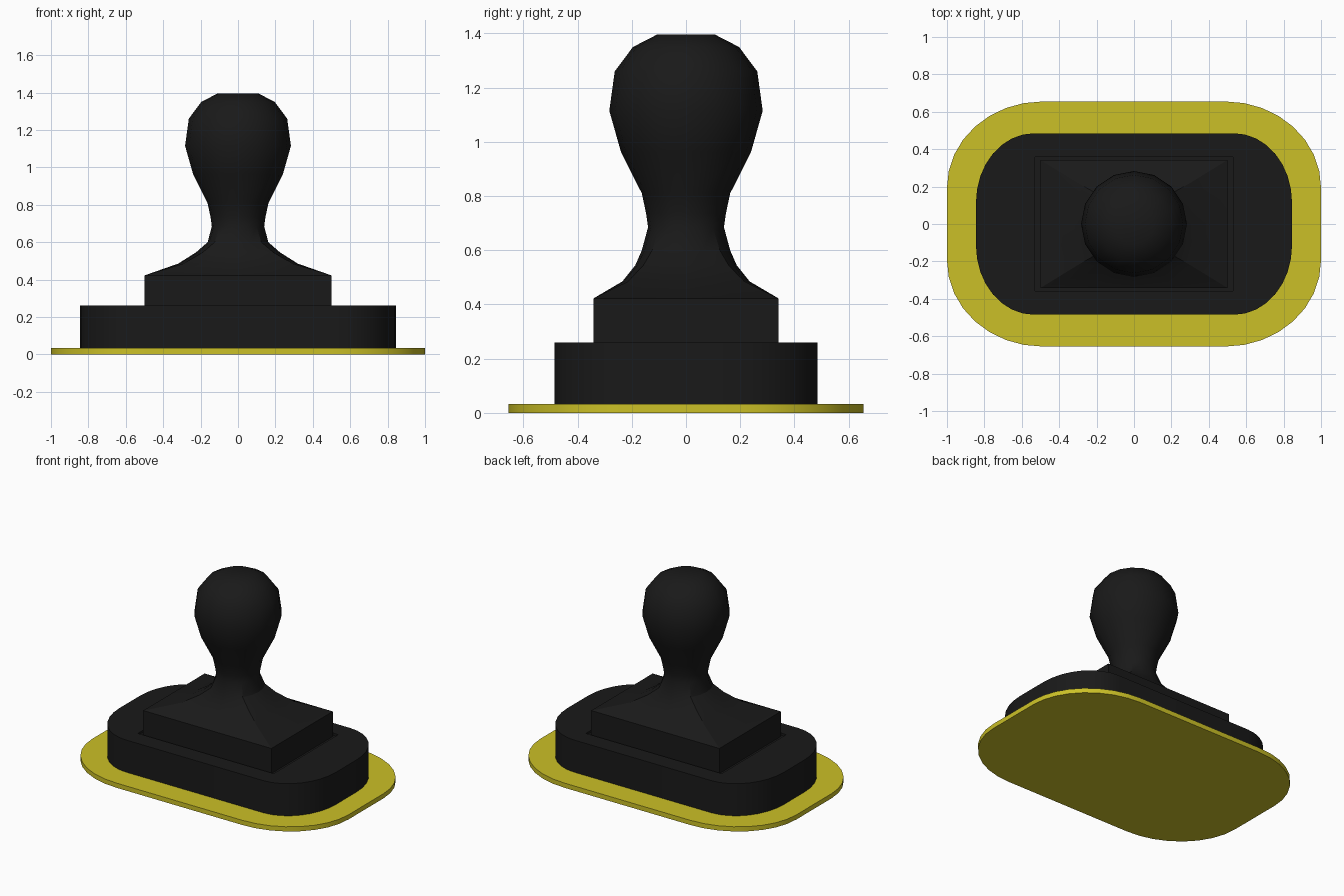
import bpy, bmesh
from math import sin, cos, pi, radians

if "Cube" in bpy.data.objects:
    bpy.data.objects.remove(bpy.data.objects["Cube"])


def material(name, color):
    m = bpy.data.materials.new(name)
    m.diffuse_color = (*color, 1)
    m.use_nodes = True
    m.node_tree.nodes["Principled BSDF"].inputs["Base Color"].default_value = m.diffuse_color
    return m


def rounded_rect(hx, hy, rx, ry, z, steps=8):
    """Rectangle outline with elliptical corners."""
    pts = []
    for q, (sx, sy) in enumerate([(1, 1), (-1, 1), (-1, -1), (1, -1)]):
        for i in range(steps + 1):
            a = (q + i / steps) * pi / 2
            pts.append((sx * (hx - rx) + rx * cos(a), sy * (hy - ry) + ry * sin(a), z))
    return pts


def square_round(hx, hy, z, square, n=16):
    """Outline blended between an ellipse (0) and a rectangle (1)."""
    pts = []
    for i in range(n):
        c, s = cos(2 * pi * i / n), sin(2 * pi * i / n)
        k = 1 + square * (1 / max(abs(c), abs(s)) - 1)
        pts.append((hx * c * k, hy * s * k, z))
    return pts


def loft(name, rings, mat):
    """Skin a stack of outlines and cap both ends."""
    bm = bmesh.new()
    vs = [[bm.verts.new(p) for p in r] for r in rings]
    n = len(vs[0])
    for a, b in zip(vs, vs[1:]):
        for i in range(n):
            j = (i + 1) % n
            bm.faces.new((a[i], a[j], b[j], b[i]))
    bm.faces.new(vs[0][::-1])
    bm.faces.new(vs[-1])
    bmesh.ops.recalc_face_normals(bm, faces=bm.faces)
    me = bpy.data.meshes.new(name)
    bm.to_mesh(me)
    bm.free()
    me.materials.append(mat)
    ob = bpy.data.objects.new(name, me)
    bpy.context.collection.objects.link(ob)
    bpy.ops.object.select_all(action='DESELECT')
    ob.select_set(True)
    bpy.context.view_layer.objects.active = ob
    bpy.ops.object.shade_smooth_by_angle(angle=radians(30))
    return ob


yellow = material("yellow", (0.60, 0.53, 0.02))
black = material("black", (0.01, 0.01, 0.01))

# Thin yellow plate on the ground
loft("bottom_plate", [rounded_rect(1.0, 0.655, 0.51, 0.46, z) for z in (0, 0.033)], yellow)

# Rounded base with a shallow socket in its top
loft("base", [
    rounded_rect(0.845, 0.485, 0.31, 0.37, 0.033),
    rounded_rect(0.845, 0.485, 0.31, 0.37, 0.26),
    rounded_rect(0.53, 0.36, 0.005, 0.005, 0.26),
    rounded_rect(0.53, 0.36, 0.005, 0.005, 0.245),
], black)

# Rectangular block flowing into a round knob: half x, half y, height, squareness
profile = [
    (0.50, 0.342, 0.245, 1), (0.50, 0.342, 0.422, 1),
    (0.32, 0.235, 0.485, 0.7), (0.225, 0.187, 0.545, 0.45),
    (0.162, 0.163, 0.60, 0.2), (0.14, 0.14, 0.685, 0),
    (0.147, 0.147, 0.735, 0), (0.163, 0.163, 0.81, 0),
    (0.24, 0.24, 0.963, 0), (0.283, 0.283, 1.115, 0),
    (0.263, 0.263, 1.26, 0), (0.196, 0.196, 1.35, 0),
    (0.107, 0.107, 1.396, 0),
]
loft("knob_handle", [square_round(*p) for p in profile], black)
